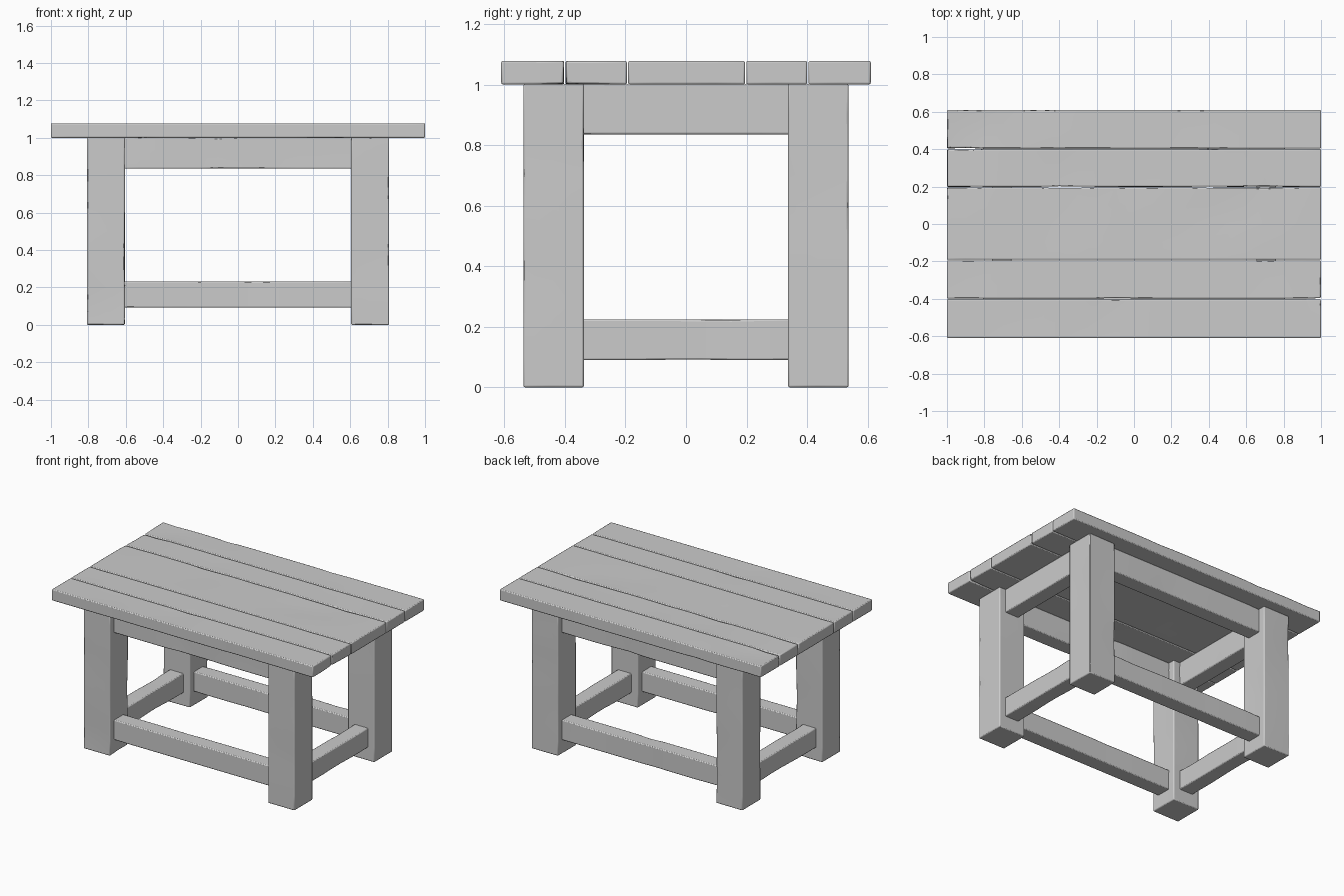
import bpy
import bmesh
from mathutils import Vector, noise

cube = bpy.data.objects.get("Cube")
if cube:
    bpy.data.objects.remove(cube, do_unlink=True)

wood = bpy.data.materials.new("grey_wood")
wood.use_nodes = True
GREY = (0.6, 0.6, 0.6, 1)
wood.diffuse_color = GREY
wood.node_tree.nodes["Principled BSDF"].inputs["Base Color"].default_value = GREY


def timber(name, xs, ys, zs, wear=0.012, step=0.1):
    """Worn beam between the given limits, with shallow dents and soft edges."""
    low, high = (Vector(v) for v in zip(xs, ys, zs))
    size, centre = high - low, (low + high) / 2
    bm = bmesh.new()
    bmesh.ops.create_cube(bm, size=1)
    for v in bm.verts:
        v.co = centre + v.co * size
    # cut into a loose grid so the dents have something to bend
    for axis in range(3):
        normal = Vector((0, 0, 0))
        normal[axis] = 1
        cuts = max(1, round(size[axis] / step))
        for i in range(1, cuts):
            point = low + size * (i / cuts)
            bmesh.ops.bisect_plane(bm, geom=bm.verts[:] + bm.edges[:] + bm.faces[:],
                                   plane_co=point, plane_no=normal)
    # push some points inward as hewn dents
    bm.normal_update()
    for v in bm.verts:
        depth = max(0, noise.noise(v.co * 4 + Vector((len(name), 0, 3))) - 0.15)
        v.co -= v.normal * depth * wear
    mesh = bpy.data.meshes.new(name)
    bm.to_mesh(mesh)
    bm.free()
    mesh.materials.append(wood)
    obj = bpy.data.objects.new(name, mesh)
    bpy.context.collection.objects.link(obj)
    bevel = obj.modifiers.new("soft_edges", "BEVEL")
    bevel.width = 0.006
    bevel.segments = 2
    bevel.limit_method = "ANGLE"
    bevel.angle_limit = 0.9
    bpy.ops.object.select_all(action="DESELECT")
    obj.select_set(True)
    bpy.context.view_layer.objects.active = obj
    bpy.ops.object.shade_smooth_by_angle(angle=0.6)
    return obj


def span(sign, a, b):
    return sorted((sign * a, sign * b))


# Table top: five boards, the middle one widest
seams = [-0.612, -0.4, -0.193, 0.197, 0.402, 0.612]
for i, (a, b) in enumerate(zip(seams, seams[1:])):
    timber(f"top_board_{i + 1}", (-1, 1), (a + 0.002, b - 0.002), (1.0, 1.078))

# Legs
for sx, side in ((1, "left"), (-1, "right")):
    for sy, end in ((-1, "front"), (1, "back")):
        timber(f"{end}_{side}_leg", span(sx, 0.605, 0.808),
               span(sy, 0.337, 0.537), (0, 1.002))

# Long rails at front and back: apron under the top, stretcher near the floor
for sy, end in ((-1, "front"), (1, "back")):
    depth = span(sy, 0.385, 0.49)
    timber(f"{end}_apron", (-0.62, 0.62), depth, (0.835, 1.002))
    timber(f"{end}_stretcher", (-0.62, 0.62), depth, (0.093, 0.232))

# Short rails at the sides
for sx, side in ((1, "left"), (-1, "right")):
    width = span(sx, 0.655, 0.76)
    timber(f"{side}_apron", width, (-0.35, 0.35), (0.835, 1.002))
    timber(f"{side}_stretcher", width, (-0.35, 0.35), (0.09, 0.225))
